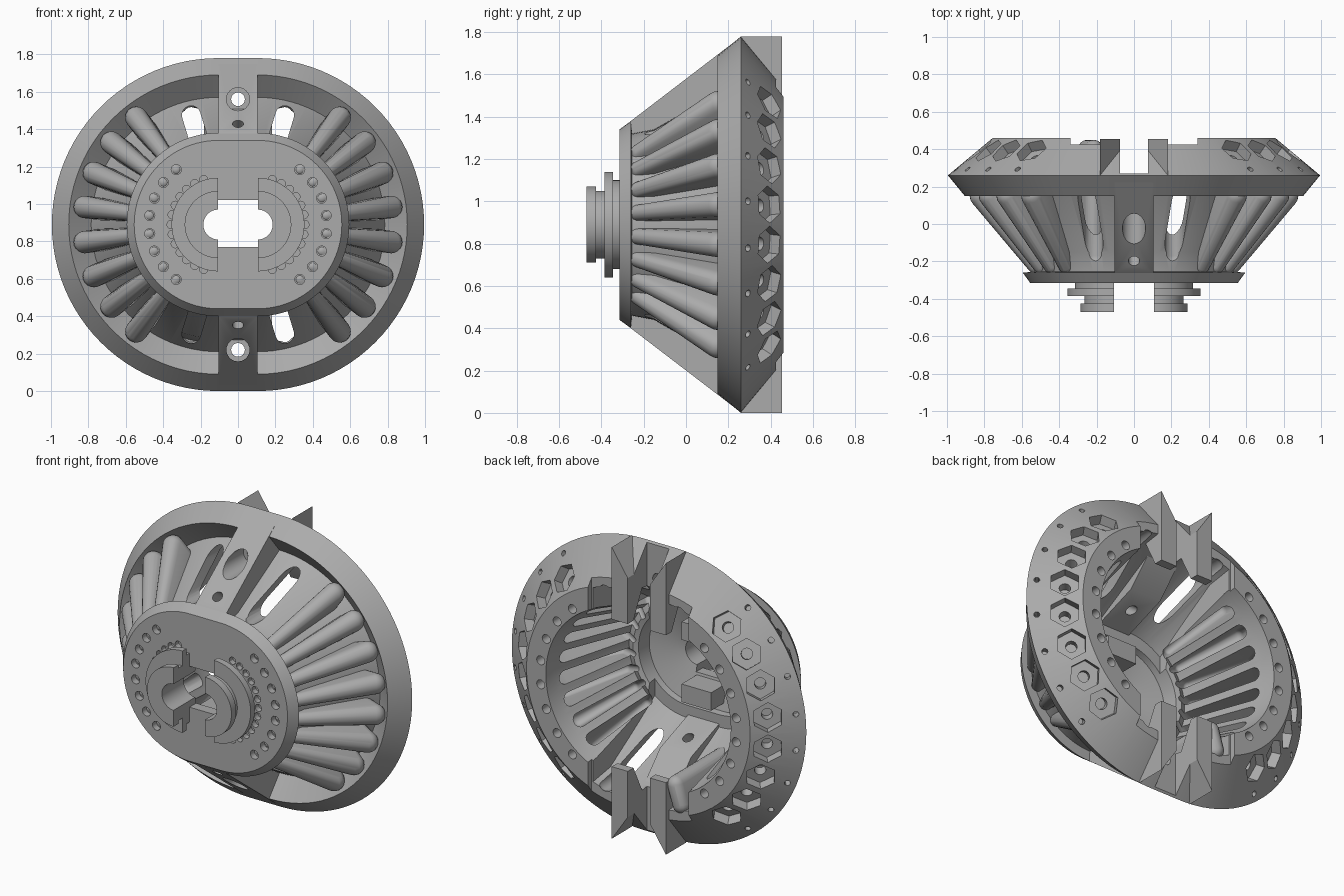
import bpy, bmesh, math
from mathutils import Vector, Matrix

if "Cube" in bpy.data.objects:
    bpy.data.objects.remove(bpy.data.objects["Cube"], do_unlink=True)

CZ = 0.89      # height of the main axis
OFF = 0.105    # half length of the straight middle section
ANGLES = [math.radians(a) for a in (-52.5, -37.5, -22.5, -7.5, 7.5, 22.5, 37.5, 52.5)]

grey = bpy.data.materials.new("plain grey")
grey.use_nodes = True
COL = (0.41, 0.41, 0.41, 1)
grey.diffuse_color = COL
grey.node_tree.nodes["Principled BSDF"].inputs["Base Color"].default_value = COL


def finish(bm, name):
    bmesh.ops.recalc_face_normals(bm, faces=bm.faces)
    me = bpy.data.meshes.new(name)
    bm.to_mesh(me)
    bm.free()
    me.materials.append(grey)
    ob = bpy.data.objects.new(name, me)
    bpy.context.collection.objects.link(ob)
    return ob


def polar(side, ang, r, y):
    """Point at radius r around the left (+1) or right (-1) end centre."""
    return Vector((side * (OFF + r * math.cos(ang)), y, CZ + r * math.sin(ang)))


def stadium_lathe(name, profile, n=48):
    """Sweep a closed (radius, y) profile round a stadium path."""
    bm = bmesh.new()
    path = [(1, -math.pi / 2 + math.pi * i / n) for i in range(n + 1)]
    path += [(-1, math.pi / 2 - math.pi * i / n) for i in range(n + 1)]
    rings = [[bm.verts.new(polar(s, a, r, y)) for r, y in profile] for s, a in path]
    m = len(profile)
    for i, ring in enumerate(rings):
        nxt = rings[(i + 1) % len(rings)]
        for j in range(m):
            k = (j + 1) % m
            bm.faces.new((ring[j], ring[k], nxt[k], nxt[j]))
    return finish(bm, name)


def add_box(bm, lo, hi):
    lo, hi = Vector(lo), Vector(hi)
    mat = Matrix.Translation((lo + hi) / 2) @ Matrix.Diagonal((*(hi - lo), 1))
    bmesh.ops.create_cube(bm, size=1, matrix=mat)


def box(name, *corners):
    bm = bmesh.new()
    for lo, hi in corners:
        add_box(bm, lo, hi)
    return finish(bm, name)


def add_rod(bm, a, b, rad, seg=16):
    d = b - a
    mat = Matrix.Translation((a + b) / 2) @ d.to_track_quat('Z', 'Y').to_matrix().to_4x4()
    bmesh.ops.create_cone(bm, cap_ends=True, segments=seg, radius1=rad, radius2=rad,
                          depth=d.length, matrix=mat)


def add_hull(bm, balls):
    """Convex hull round a set of (centre, radius) balls."""
    part = bmesh.new()
    for c, r in balls:
        bmesh.ops.create_uvsphere(part, u_segments=16, v_segments=10, radius=r,
                                  matrix=Matrix.Translation(c))
    pts = [v.co.copy() for v in part.verts]
    part.free()
    verts = [bm.verts.new(p) for p in pts]
    res = bmesh.ops.convex_hull(bm, input=verts)
    loose = {g for g in res["geom_interior"] + res["geom_unused"]
             if isinstance(g, bmesh.types.BMVert)}
    bmesh.ops.delete(bm, geom=list(loose), context='VERTS')


def add_prism(bm, pts, x0, x1):
    """Extrude a (y, z) outline along x."""
    f = bm.faces.new([bm.verts.new((x0, y, z)) for y, z in pts])
    ext = bmesh.ops.extrude_face_region(bm, geom=[f])["geom"]
    bmesh.ops.translate(bm, vec=(x1 - x0, 0, 0),
                        verts=[g for g in ext if isinstance(g, bmesh.types.BMVert)])


def cut(ob, *cutters):
    bpy.context.view_layer.objects.active = ob
    for c in cutters:
        mod = ob.modifiers.new("cut", 'BOOLEAN')
        mod.operation, mod.solver, mod.object = 'DIFFERENCE', 'EXACT', c
        bpy.ops.object.modifier_apply(modifier=mod.name)


# Main shell: front plate, conical wall, rim, rear ring and inner lip
shell = stadium_lathe("conical_shell", [
    (.08, -.315), (.45, -.315), (.49, -.26), (.43, -.255), (.45, -.15), (.68, .25), (.80, .15),
    (.89, .26), (.65, .46), (.52, .46), (.51, .39), (.37, -.13),
    (.33, -.11), (.30, -.12), (.29, -.21), (.08, -.26)])

# Split hub on the front plate
hub = stadium_lathe("split_hub", [
    (.08, -.31), (.21, -.31), (.21, -.345), (.25, -.345), (.25, -.385), (.16, -.385),
    (.16, -.425), (.18, -.425), (.18, -.47), (.08, -.47)])

# Radial ribs and the grooves that hollow them from behind
ribs, grooves = bmesh.new(), bmesh.new()
for s in (1, -1):
    for a in ANGLES:
        add_hull(ribs, [(polar(s, a, r, y), k) for r, y, k in
                        ((.43, -.225, .038), (.72, .15, .06), (.62, .17, .06), (.37, -.25, .033))])
        add_hull(grooves, [(polar(s, a, r, y), k) for r, y, k in
                           ((.43, -.14, .026), (.67, .13, .038), (.59, .30, .04),
                            (.45, .33, .04), (.32, -.09, .024))])
ribs = finish(ribs, "radial_ribs")
grooves = finish(grooves, "groove_cutter")

# Sloped bridges at top and bottom
bm = bmesh.new()
for s in (1, -1):
    add_prism(bm, [(y, CZ + s * r) for r, y in
                   ((.46, -.28), (.489, -.262), (.888, .26), (.62, .26), (.45, .1), (.34, -.2))], -OFF, OFF)
bridges = finish(bm, "bridges")

# Rear guide fins, their ends sloping down towards the channel
bm = bmesh.new()
for s in (1, -1):
    for x in (1, -1):
        add_prism(bm, [(y, CZ + s * r) for r, y in
                       ((.89, .26), (.89, .455), (.45, .455), (.45, .40), (.70, .275))], x * .075, x * .183)
        for v in bm.verts:
            if abs(v.co.z - CZ - s * .89) < .001 and abs(v.co.x - x * .075) < .001:
                v.co.z -= s * .16
fins = finish(bm, "guide_fins")

# Small brackets behind the plate window
brackets = box("inner_brackets", *[
    ((-.1, -.27, CZ + s * .19 - .055), (.1, -.1, CZ + s * .19 + .055)) for s in (1, -1)])

# Box cutters: hub split, plate window, rear channel, rear ring step
split = box("split_cutter", ((-OFF - .001, -.6, .5), (OFF + .001, -.29, 1.3)))
window = box("window_cutter", ((-.107, -.4, CZ - .12), (.107, -.15, CZ + .13)))
channel = box("channel_cutter", ((-.075, .27, -.1), (.075, .6, 1.9)))
step = box("step_cutter", ((-.34, .425, -.1), (.34, .6, 1.9)))

# Smooth conical opening between the two rear ring halves
gap = stadium_lathe("gap_cutter", [(.05, .6), (.66, .6), (.61, .26), (.37, -.17), (.05, -.17)])
sides = box("side_cutter", *[((s * .66 - .33, -1, -1), (s * .66 + .33, 1, 3)) for s in (1, -1)])
cut(gap, sides)

# Slots in the wall beside the bridges
bm = bmesh.new()
for s in (1, -1):
    for x in (1, -1):
        add_hull(bm, [(Vector((x * px, py, CZ + s * r)), .05) for px, r in
                      ((.215, .47), (.25, .585)) for py in (-.17, .4)])
slots = finish(bm, "slot_cutter")

# Hexagonal pockets and round holes
hexes, holes, bores = bmesh.new(), bmesh.new(), bmesh.new()
for s in (1, -1):
    for a in ANGLES:
        n = polar(s, a, .64, .77) - polar(s, a, 0, 0)
        p = polar(s, a, .73, .393)
        add_rod(hexes, p - n * .06, p + n * .1, .088, 6)
        add_rod(holes, p - n * .12, p + n * .1, .032)
        q = polar(s, a, .85, .293)
        add_rod(holes, q - n * .06, q + n * .05, .017, 12)
        add_rod(holes, polar(s, a, .56, .40), polar(s, a, .56, .5), .027)
        add_rod(holes, polar(s, a, .37, -.5), polar(s, a, .37, -.275), .027)
    for i in range(-6, 7):
        t = math.radians(i * 12)
        add_rod(holes, polar(s, t, .253, -.33), polar(s, t, .253, -.28), .022, 12)
    # holes through the bridges
    z = CZ + s * .67
    add_rod(holes, Vector((0, -.4, z)), Vector((0, .6, z)), .037)
    add_rod(bores, Vector((0, -.4, z)), Vector((0, .14, z)), .062, 24)
    c, d = Vector((0, -.2, CZ + s * .54)), Vector((0, -.8, s * .6))
    add_rod(holes, c - d * .3, c + d * .08, .03)
hexes = finish(hexes, "hex_cutter")
holes = finish(holes, "hole_cutter")
bores = finish(bores, "bore_cutter")

cut(shell, holes, window, hexes, gap, step, channel, slots, grooves)
cut(hub, split)
cut(ribs, grooves)
cut(bridges, bores, holes)

for c in (split, window, channel, gap, sides, step, slots, grooves, hexes, holes, bores):
    bpy.data.objects.remove(c, do_unlink=True)

# Smooth curved surfaces, keep hard edges
bpy.ops.object.select_all(action='DESELECT')
for ob in (shell, hub, ribs, bridges, fins, brackets):
    ob.select_set(True)
bpy.context.view_layer.objects.active = shell
bpy.ops.object.shade_smooth_by_angle(angle=math.radians(30))
